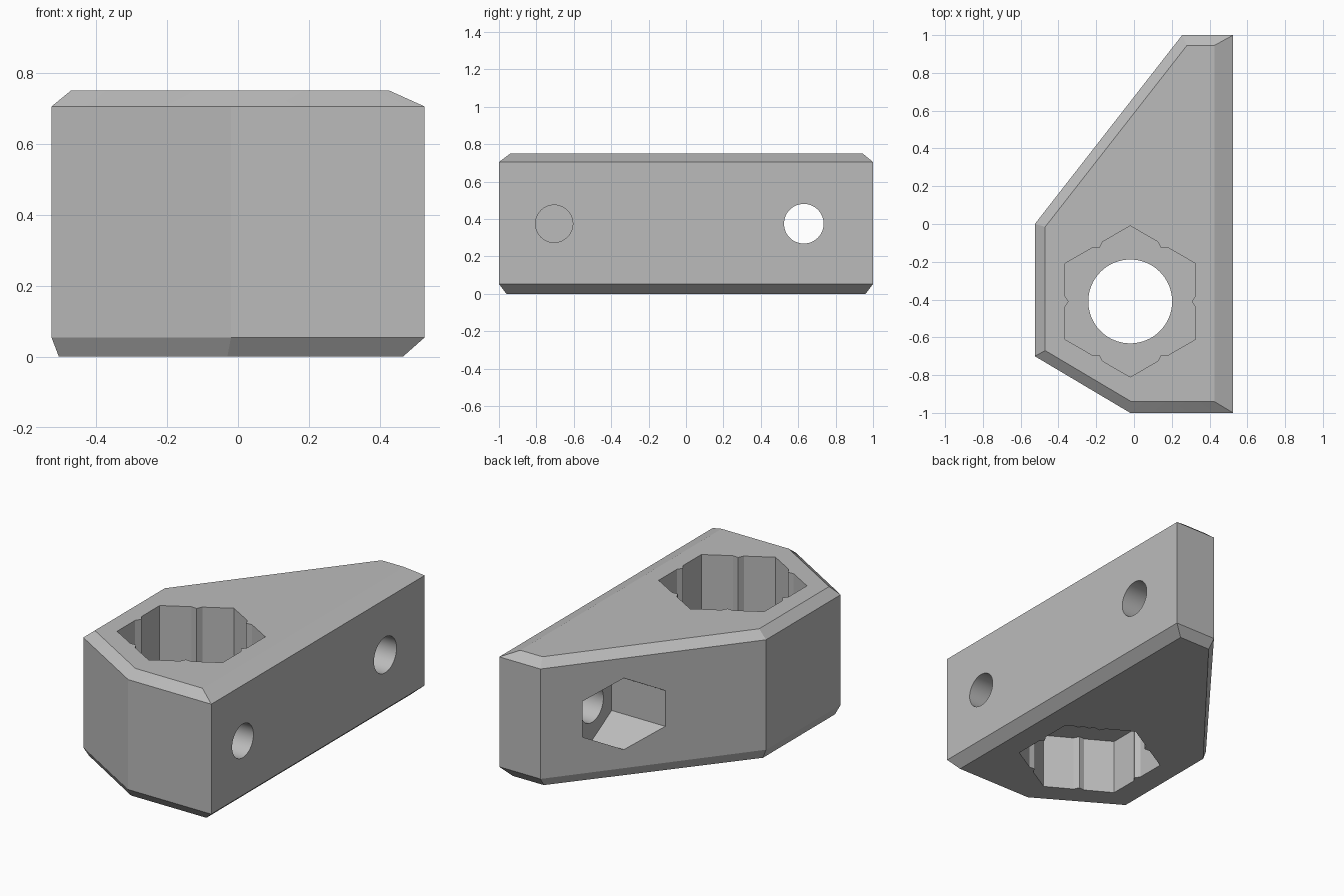
import bpy, bmesh
from math import cos, sin, pi, radians
from mathutils import Vector, Matrix

cube = bpy.data.objects.get("Cube")
if cube:
    bpy.data.objects.remove(cube, do_unlink=True)

grey = bpy.data.materials.new("plain_grey")
grey.use_nodes = True
colour = (0.5, 0.5, 0.5, 1)
grey.diffuse_color = colour
grey.node_tree.nodes["Principled BSDF"].inputs["Base Color"].default_value = colour


def loft(name, rings):
    """Closed solid through matching rings of points."""
    bm = bmesh.new()
    loops = [[bm.verts.new(p) for p in ring] for ring in rings]
    bm.faces.new(loops[0])
    bm.faces.new(loops[-1])
    for a, b in zip(loops, loops[1:]):
        for i in range(len(a)):
            j = (i + 1) % len(a)
            bm.faces.new((a[i], a[j], b[j], b[i]))
    bmesh.ops.recalc_face_normals(bm, faces=bm.faces)
    mesh = bpy.data.meshes.new(name)
    bm.to_mesh(mesh)
    bm.free()
    mesh.materials.append(grey)
    obj = bpy.data.objects.new(name, mesh)
    bpy.context.collection.objects.link(obj)
    return obj


def ring(outline, z):
    return [(x, y, z) for x, y in outline]


def circle(radius, sides, turn=0):
    return [(radius * cos(turn + 2 * pi * i / sides), radius * sin(turn + 2 * pi * i / sides))
            for i in range(sides)]


def ridged_hexagon(radius, depth=0.02, half_width=0.03):
    """Hexagon with a small pointed ridge in the middle of each side."""
    corners = [Vector(p) for p in circle(radius, 6, pi / 2)]
    points = []
    for i, a in enumerate(corners):
        b = corners[(i + 1) % 6]
        mid, along = (a + b) / 2, (b - a).normalized()
        points += [a, mid - along * half_width, mid - mid.normalized() * depth,
                   mid + along * half_width]
    return [tuple(p) for p in points]


def cut(target, name, outline, low, high, matrix):
    """Subtract an extruded outline from the target."""
    tool = loft(name, [ring(outline, low), ring(outline, high)])
    tool.data.transform(matrix)
    tool.hide_render = True
    mod = target.modifiers.new(name, "BOOLEAN")
    mod.operation = "DIFFERENCE"
    mod.solver = "EXACT"
    mod.object = tool
    bpy.context.view_layer.objects.active = target
    bpy.ops.object.modifier_apply(modifier=name)
    bpy.data.objects.remove(tool, do_unlink=True)


# Wedge-shaped block with bevelled top and bottom rims
side = [(0.525, -1), (0.525, 1), (0.255, 1), (-0.525, 0), (-0.525, -0.7), (-0.02, -1)]
top = [(0.425, -0.94), (0.425, 0.945), (0.28, 0.945), (-0.47, -0.015), (-0.47, -0.67), (-0.015, -0.94)]
base = [(0.465, -0.96), (0.465, 0.96), (0.26, 0.96), (-0.505, 0), (-0.505, -0.675), (-0.03, -0.96)]
block = loft("bracket_block", [ring(base, 0), ring(side, 0.053), ring(side, 0.705), ring(top, 0.75)])

# Upper and lower ridged sockets, separated by a thin web with a round hole
socket = Matrix.Translation((-0.02, -0.41, 0))
cut(block, "upper_socket", ridged_hexagon(0.4), 0.41, 1, socket)
cut(block, "lower_socket", ridged_hexagon(0.4), -0.3, 0.33, socket)
cut(block, "web_hole", circle(0.222, 64), 0, 0.7, socket)

# Bolt hole, nut pocket and blind hole, all running along x
sideways = Matrix.Rotation(radians(90), 4, "Y")
bolt = Matrix.Translation((0, 0.63, 0.375)) @ sideways
cut(block, "bolt_hole", circle(0.106, 48), -0.1, 0.7, bolt)
cut(block, "nut_pocket", circle(0.212, 6), -0.8, 0.175, bolt)
cut(block, "blind_hole", circle(0.1, 48), 0.33, 0.7,
    Matrix.Translation((0, -0.705, 0.375)) @ sideways)

# Smooth round holes, keep flat faces crisp
bpy.ops.object.select_all(action="DESELECT")
block.select_set(True)
bpy.context.view_layer.objects.active = block
bpy.ops.object.shade_smooth_by_angle(angle=radians(20))
